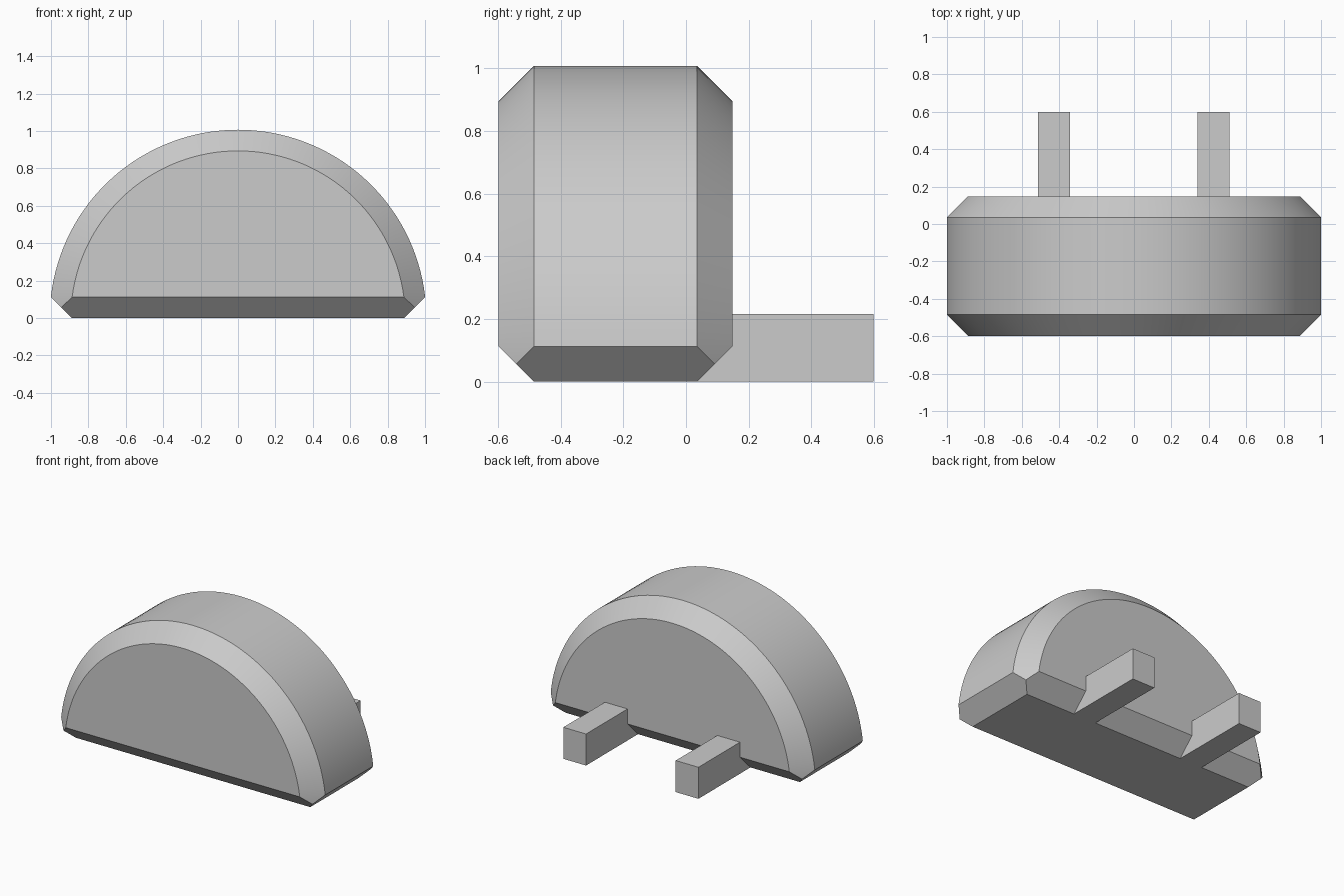
import bpy, bmesh
from math import asin, pi, sin, cos, radians

if "Cube" in bpy.data.objects:
    bpy.data.objects.remove(bpy.data.objects["Cube"], do_unlink=True)

GREY = (0.6, 0.6, 0.6, 1)
mat = bpy.data.materials.new("plain grey")
mat.use_nodes = True
mat.diffuse_color = GREY
mat.node_tree.nodes["Principled BSDF"].inputs["Base Color"].default_value = GREY

RADIUS, CHAMFER = 1.007, 0.113
FRONT, BACK, TAIL = -0.598, 0.148, 0.598
SEGMENTS = 64


def finish(name, bm):
    bmesh.ops.recalc_face_normals(bm, faces=bm.faces[:])
    mesh = bpy.data.meshes.new(name)
    bm.to_mesh(mesh)
    bm.free()
    mesh.materials.append(mat)
    obj = bpy.data.objects.new(name, mesh)
    bpy.context.collection.objects.link(obj)
    return obj


# Half-round body: four arcs lofted along y, each starting at chamfer height
bm = bmesh.new()


def arc(radius, y):
    start = asin(CHAMFER / radius)
    angles = [start + (pi - 2 * start) * i / SEGMENTS for i in range(SEGMENTS + 1)]
    return [bm.verts.new((radius * cos(a), y, radius * sin(a))) for a in angles]


rings = [arc(RADIUS - CHAMFER, FRONT), arc(RADIUS, FRONT + CHAMFER),
         arc(RADIUS, BACK - CHAMFER), arc(RADIUS - CHAMFER, BACK)]
for a, b in zip(rings, rings[1:]):
    for i in range(SEGMENTS):
        bm.faces.new((a[i], a[i + 1], b[i + 1], b[i]))
bm.faces.new(rings[0])
bm.faces.new(rings[3])

# Chamfered flat base: bottom corners, and the points where the chamfers meet
edge_x = rings[1][0].co.x
half = CHAMFER / 2


def corner(side, y, inset, z):
    return bm.verts.new((side * (edge_x - inset), y, z))


base, mitre = {}, {}
for s in (1, -1):
    for end, y, d in ((0, FRONT, 1), (1, BACK, -1)):
        base[s, end] = corner(s, y + d * CHAMFER, CHAMFER, 0)
        mitre[s, end] = corner(s, y + d * half, half, half)
bm.faces.new((base[1, 0], base[1, 1], base[-1, 1], base[-1, 0]))
for end, inner, outer in ((0, 0, 1), (1, 3, 2)):
    face_ring, rim = rings[inner], rings[outer]
    bm.faces.new((face_ring[0], face_ring[-1], mitre[-1, end],
                  base[-1, end], base[1, end], mitre[1, end]))
    for s, i in ((1, 0), (-1, -1)):
        bm.faces.new((face_ring[i], rim[i], mitre[s, end]))
for s, i in ((1, 0), (-1, -1)):
    bm.faces.new((rings[1][i], rings[2][i], mitre[s, 1],
                  base[s, 1], base[s, 0], mitre[s, 0]))
body = finish("half_round_body", bm)
bpy.ops.object.select_all(action="DESELECT")
body.select_set(True)
bpy.context.view_layer.objects.active = body
bpy.ops.object.shade_smooth_by_angle(angle=radians(25))

# Two square pegs reaching out of the back, flush with the base
WIDTH, HEIGHT, START = 0.172, 0.216, BACK - CHAMFER
for name, x in (("left_peg", 0.425), ("right_peg", -0.427)):
    bm = bmesh.new()
    bmesh.ops.create_cube(bm, size=1)
    bmesh.ops.scale(bm, vec=(WIDTH, TAIL - START, HEIGHT), verts=bm.verts)
    bmesh.ops.translate(bm, vec=(x, (TAIL + START) / 2, HEIGHT / 2), verts=bm.verts)
    finish(name, bm)
